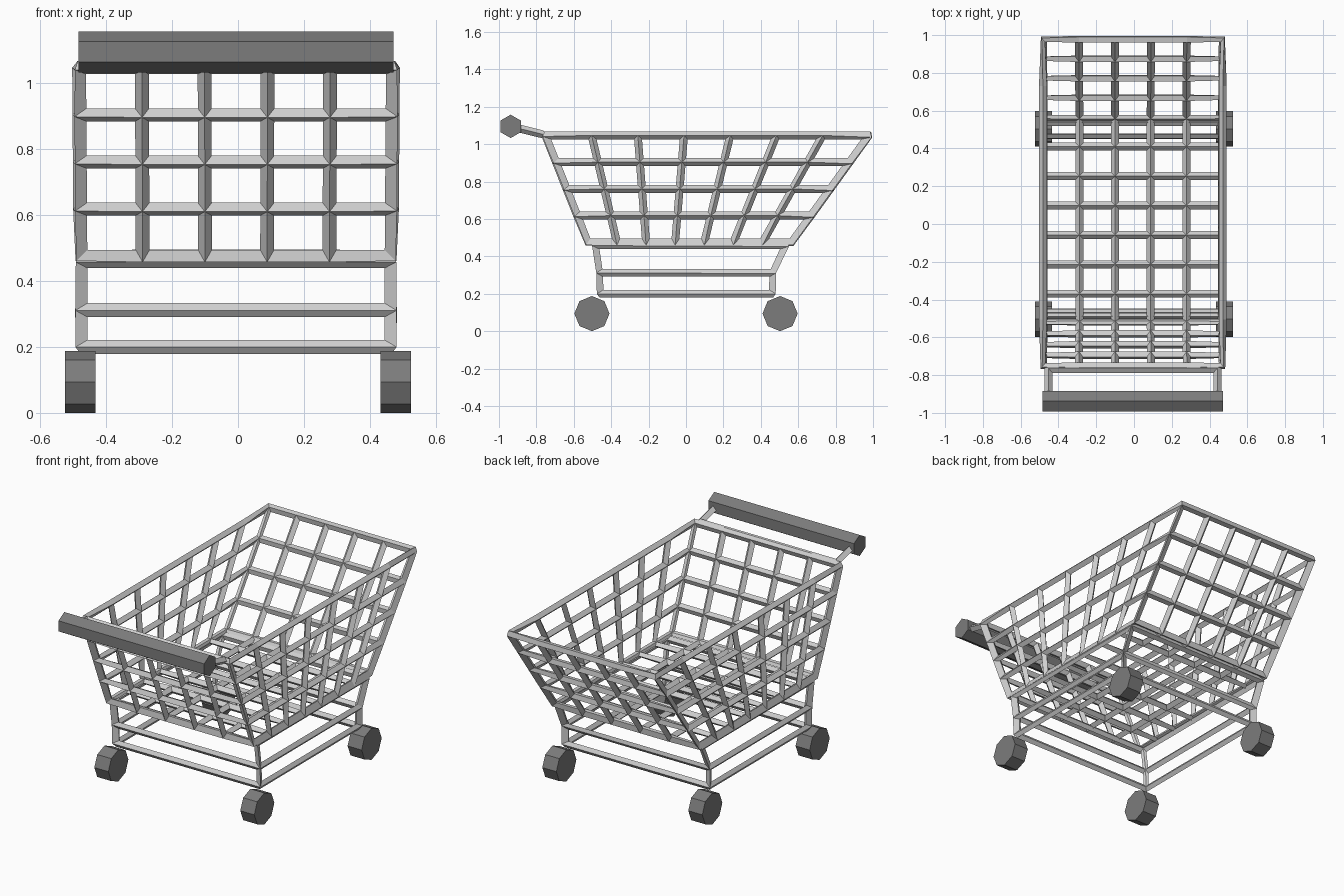
import bpy, bmesh, math
from mathutils import Matrix

if "Cube" in bpy.data.objects:
    bpy.data.objects.remove(bpy.data.objects["Cube"], do_unlink=True)

CX = -0.006      # centre line of basket and frame
BAR = 0.042      # thickness of every bar


def material(name, grey):
    m = bpy.data.materials.new(name)
    m.use_nodes = True
    col = (grey, grey, grey, 1)
    m.diffuse_color = col
    m.node_tree.nodes["Principled BSDF"].inputs["Base Color"].default_value = col
    return m


metal = material("light metal", 0.62)
rubber = material("dark grey plastic", 0.2)


def add_object(name, bm, mat):
    mesh = bpy.data.meshes.new(name)
    bm.to_mesh(mesh)
    bm.free()
    mesh.materials.append(mat)
    ob = bpy.data.objects.new(name, mesh)
    bpy.context.collection.objects.link(ob)
    return ob


def lattice(name, quads):
    """Turn a surface of quads into bars that follow its edges."""
    bm = bmesh.new()
    for q in quads:
        bm.faces.new([bm.verts.new(p) for p in q])
    bmesh.ops.remove_doubles(bm, verts=bm.verts, dist=0.001)
    bmesh.ops.recalc_face_normals(bm, faces=bm.faces)
    ob = add_object(name, bm, metal)
    mod = ob.modifiers.new("bars", 'WIREFRAME')
    mod.thickness = BAR
    mod.use_even_offset = True
    mod.use_boundary = True
    mod.use_replace = True
    return ob


def prism(name, sides, radius, length, centre):
    """Prism lying along x with corners facing front and back."""
    bm = bmesh.new()
    bmesh.ops.create_cone(bm, cap_ends=True, segments=sides, radius1=radius,
                          radius2=radius, depth=length)
    spin = Matrix.Rotation(math.pi / 2, 4, 'Y') @ Matrix.Rotation(math.pi / 2, 4, 'Z')
    bmesh.ops.transform(bm, matrix=Matrix.Translation(centre) @ spin, verts=bm.verts)
    return add_object(name, bm, rubber)


# Basket: a flared box grid, open at the top
NX, NY, NZ = 5, 7, 4


def mix(a, b, t):
    return a + (b - a) * t


def point(i, j, k):
    w = k / NZ
    x = CX + mix(0.472, 0.476, w) * (2 * i / NX - 1)
    y = mix(mix(-0.525, -0.752, w), mix(0.565, 0.978, w), j / NY)
    return (x, y, mix(0.475, 1.047, w))


quads = []
for i in range(NX):                      # floor
    for j in range(NY):
        quads.append([point(i, j, 0), point(i + 1, j, 0),
                      point(i + 1, j + 1, 0), point(i, j + 1, 0)])
for k in range(NZ):                      # walls
    for j in (0, NY):
        for i in range(NX):
            quads.append([point(i, j, k), point(i + 1, j, k),
                          point(i + 1, j, k + 1), point(i, j, k + 1)])
    for i in (0, NX):
        for j in range(NY):
            quads.append([point(i, j, k), point(i, j + 1, k),
                          point(i, j + 1, k + 1), point(i, j, k + 1)])
lattice("basket", quads)

# Undercarriage: three stacked rings joined by corner legs
rings = []
for front, back, z in ((-0.462, 0.465, 0.2), (-0.465, 0.467, 0.312), (-0.487, 0.535, 0.46)):
    rings.append([(CX + sx * 0.472, y, z) for sx, y in
                  ((-1, front), (1, front), (1, back), (-1, back))])
quads = []
for low, high in zip(rings, rings[1:]):
    for n in range(4):
        m = (n + 1) % 4
        quads.append([low[n], low[m], high[m], high[n]])
lattice("undercarriage", quads)

# Handle bracket and grip
lattice("handle_bracket", [[(CX - 0.447, -0.768, 1.053), (CX + 0.447, -0.768, 1.053),
                            (CX + 0.447, -0.938, 1.095), (CX - 0.447, -0.938, 1.095)]])
prism("handle_grip", 6, 0.0625, 0.955, (CX, -0.9375, 1.095))

# Wheels
for sx, side in ((1, "left"), (-1, "right")):
    for y, end in ((-0.503, "front"), (0.503, "back")):
        prism(f"{end}_{side}_wheel", 8, 0.094, 0.092, (sx * 0.479, y, 0.094))
